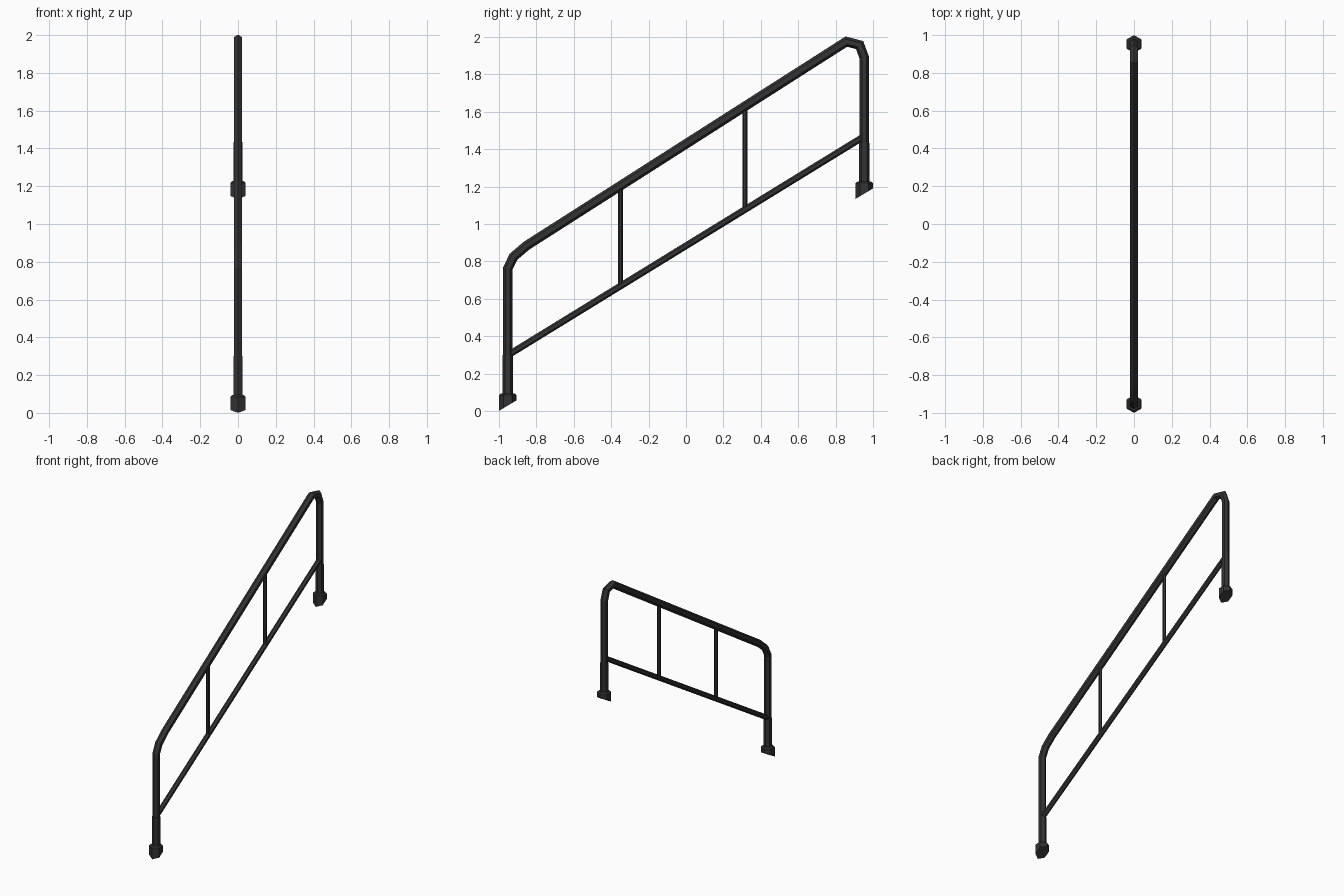
import bpy, bmesh, math
from mathutils import Vector

if "Cube" in bpy.data.objects:
    bpy.data.objects.remove(bpy.data.objects["Cube"])

mat = bpy.data.materials.new("dark_grey_metal")
mat.diffuse_color = (0.033, 0.033, 0.034, 1)
mat.use_nodes = True
mat.node_tree.nodes["Principled BSDF"].inputs["Base Color"].default_value = mat.diffuse_color
SIDES = 6


def finish(name, bm):
    bmesh.ops.recalc_face_normals(bm, faces=bm.faces)
    me = bpy.data.meshes.new(name)
    bm.to_mesh(me)
    bm.free()
    me.materials.append(mat)
    ob = bpy.data.objects.new(name, me)
    bpy.context.collection.objects.link(ob)
    return ob


def skin(bm, rings):
    for a, b in zip(rings, rings[1:]):
        for i in range(SIDES):
            j = (i + 1) % SIDES
            bm.faces.new((a[i], a[j], b[j], b[i]))
    bm.faces.new(rings[0][::-1])
    bm.faces.new(rings[-1])


def tube(name, path, r):
    """Mitred hexagonal tube along (y, z) points in the x = 0 plane."""
    bm = bmesh.new()
    pts = [Vector(p) for p in path]
    rings = []
    for k, p in enumerate(pts):
        d0 = (p - pts[k - 1]).normalized() if k else (pts[1] - p).normalized()
        d1 = (pts[k + 1] - p).normalized() if k + 1 < len(pts) else d0
        t = (d0 + d1).normalized()
        n = Vector((-t.y, t.x)) / t.dot(d0)
        ring = []
        for i in range(SIDES):
            a = 2 * math.pi * i / SIDES
            q = p + n * (r * math.cos(a))
            ring.append(bm.verts.new((r * math.sin(a), q.x, q.y)))
        rings.append(ring)
    skin(bm, rings)
    return finish(name, bm)


def foot(name, y, z):
    """Hexagonal socket with chamfered top and a base cut to the stair slope."""
    bm = bmesh.new()
    rings = []
    for r, h, slope in ((0.047, 0.029, 0.6), (0.047, 0.085, 0), (0.036, 0.094, 0)):
        ring = []
        for i in range(SIDES):
            a = 2 * math.pi * i / SIDES
            dy = r * math.cos(a)
            ring.append(bm.verts.new((r * math.sin(a), y + dy, z + h + slope * dy)))
        rings.append(ring)
    skin(bm, rings)
    return finish(name, bm)


# Main bent handrail with both posts
tube("handrail", [(-0.953, 0.06), (-0.953, 0.762), (-0.922, 0.825), (-0.853, 0.884),
                  (0.857, 1.975), (0.928, 1.957), (0.953, 1.89), (0.953, 1.2)], 0.0255)

# Lower rail
tube("lower_rail", [(-0.945, 0.303), (0.945, 1.464)], 0.018)

# Thin uprights between the rails
for i, y in enumerate((-0.35, 0.315)):
    tube(f"baluster_{i + 1}", [(y, 0.884 + 0.614 * y), (y, 1.428 + 0.638 * y)], 0.0125)

# Sleeves and feet at the post bottoms
for label, y, z in (("lower", -0.953, 0.0), ("upper", 0.953, 1.133)):
    tube(f"{label}_post_sleeve", [(y, z + 0.06), (y, z + 0.30)], 0.0275)
    foot(f"{label}_foot", y, z)
